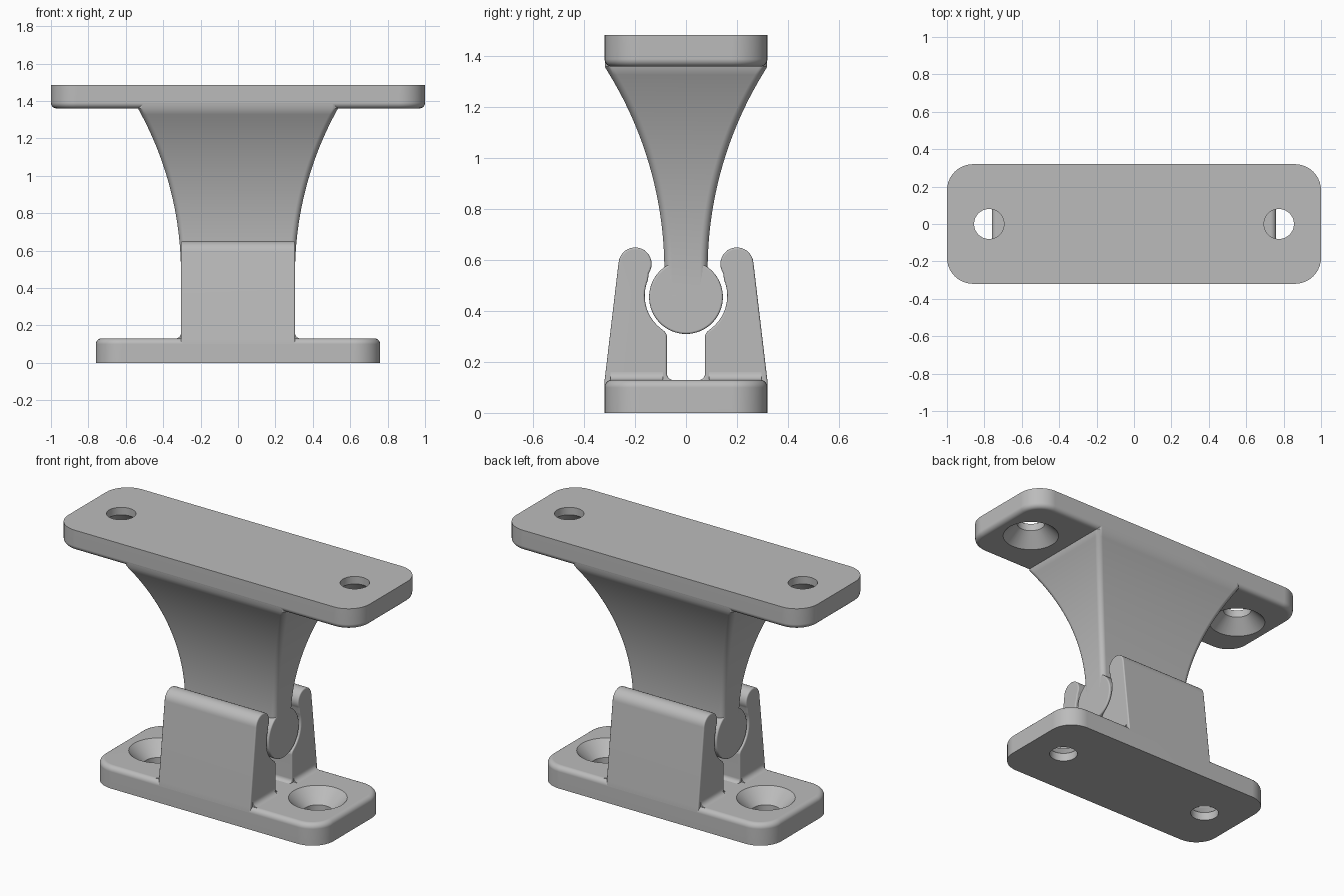
import bpy
import bmesh
from math import sin, cos, radians, pi, sqrt

if "Cube" in bpy.data.objects:
    bpy.data.objects.remove(bpy.data.objects["Cube"], do_unlink=True)

grey = bpy.data.materials.new("satin grey")
grey.use_nodes = True
GREY = (0.5, 0.5, 0.5, 1)
grey.diffuse_color = GREY
grey.node_tree.nodes["Principled BSDF"].inputs["Base Color"].default_value = GREY


def arc(cx, cy, r, start, end, steps=10):
    angles = [radians(start + (end - start) * i / steps) for i in range(steps + 1)]
    return [(cx + r * cos(a), cy + r * sin(a)) for a in angles]


def rounded_rect(hx, hy, r, z, steps=10):
    corners = [(1, 1, 0), (-1, 1, 90), (-1, -1, 180), (1, -1, 270)]
    return [(x, y, z) for sx, sy, a in corners
            for x, y in arc(sx * (hx - r), sy * (hy - r), r, a, a + 90, steps)]


def loft(name, rings):
    """Skin a closed solid through matching rings of points."""
    bm = bmesh.new()
    loops = [[bm.verts.new(p) for p in ring] for ring in rings]
    for low, high in zip(loops, loops[1:]):
        for i in range(len(low)):
            j = (i + 1) % len(low)
            bm.faces.new((low[i], low[j], high[j], high[i]))
    bm.faces.new(loops[0][::-1])
    bm.faces.new(loops[-1])
    bmesh.ops.recalc_face_normals(bm, faces=bm.faces)
    mesh = bpy.data.meshes.new(name)
    bm.to_mesh(mesh)
    bm.free()
    obj = bpy.data.objects.new(name, mesh)
    bpy.context.collection.objects.link(obj)
    mesh.materials.append(grey)
    return obj


def select(obj):
    bpy.ops.object.select_all(action="DESELECT")
    obj.select_set(True)
    bpy.context.view_layer.objects.active = obj


def finish(obj, bevel=0):
    select(obj)
    if bevel:
        mod = obj.modifiers.new("Rounded edges", "BEVEL")
        mod.width = bevel
        mod.segments = 4
        mod.limit_method = "ANGLE"
        mod.angle_limit = radians(60)
        bpy.ops.object.modifier_apply(modifier=mod.name)
    bpy.ops.object.shade_smooth_by_angle(angle=radians(35))
    mod = obj.modifiers.new("Flat face normals", "WEIGHTED_NORMAL")
    mod.keep_sharp = True


def screw_plate(name, hx, hy, outer_z, inner_z, hole_x):
    """Plate with one rounded rim and two countersunk screw holes."""
    d = 1 if inner_z > outer_z else -1
    fillet, corner = 0.03, 0.14
    rings = [rounded_rect(hx, hy, corner, outer_z)]
    for inset, rise in arc(0, 0, fillet, 0, 90, 5):
        s = fillet - inset
        rings.append(rounded_rect(hx - s, hy - s, corner - s,
                                  inner_z + d * (rise - fillet)))
    plate = loft(name, rings)
    # Countersunk cutter: straight bore, cone, then a clear lead-in
    steps = [(0.08, outer_z - d * 0.05), (0.08, inner_z - d * 0.08),
             (0.16, inner_z), (0.16, inner_z + d * 0.05)]
    for side in (-1, 1):
        cutter = loft("screw_cutter", [
            [(side * hole_x + x, y, z) for x, y in arc(0, 0, r, 0, 352.5, 47)]
            for r, z in steps])
        cutter.hide_render = True
        select(plate)
        mod = plate.modifiers.new("Screw hole", "BOOLEAN")
        mod.operation = "DIFFERENCE"
        mod.solver = "EXACT"
        mod.object = cutter
        bpy.ops.object.modifier_apply(modifier=mod.name)
        bpy.data.objects.remove(cutter, do_unlink=True)
    finish(plate)


# Mounting plates
screw_plate("base_plate", 0.76, 0.32, 0, 0.13, 0.53)
screw_plate("top_plate", 1.0, 0.32, 1.485, 1.36, 0.775)


# Flared neck: rounded rectangle whose sides follow circular arcs
def flare(z, start_z, start, radius):
    t = max(0, z - start_z)
    return start + radius - sqrt(radius * radius - t * t)


LOW, HIGH, COUNT = 0.46, 1.36, 28
levels = [LOW + (HIGH - LOW) * i / COUNT for i in range(COUNT + 1)]
sections = [rounded_rect(flare(z, 0.48, 0.305, 1.80),
                         min(0.319, flare(z, 0.56, 0.085, 1.48)), 0.03, z, 6)
            for z in levels]
sections.append(rounded_rect(0.535, 0.319, 0.03, 1.40, 6))
finish(loft("flared_neck", sections))

# Pivot bar at the foot of the neck
HALF = 0.305
circle = arc(0, 0.455, 0.145, 0, 354, 59)
finish(loft("pivot_bar", [[(x, y, z) for y, z in circle] for x in (-HALF, HALF)]), 0.008)

# Clip jaw outline: sloped back, round tip, socket, lip, slot wall, floor fillet
jaw = [(-0.3195, 0.05), (-0.3195, 0.13)]
jaw += arc(-0.20, 0.585, 0.065, 175, -35, 18)
jaw += arc(0, 0.46, 0.162, 157, 232, 14)
jaw += arc(-0.108, 0.297, 0.033, 45, 0, 5)
jaw += arc(-0.05, 0.154, 0.025, 180, 270, 5)
jaw += [(-0.05, 0.05)]

# Fillet outline where each jaw end meets the base
foot = [(0.28, 0.12), (0.335, 0.12)] + arc(0.335, 0.16, 0.03, 270, 180, 6) + [(0.28, 0.16)]

for side, label in ((1, "front"), (-1, "back")):
    finish(loft(label + "_clip_jaw",
                [[(x, side * y, z) for y, z in jaw] for x in (-HALF, HALF)]), 0.022)
    for sx, hand in ((1, "left"), (-1, "right")):
        finish(loft(label + "_" + hand + "_foot_fillet",
                    [[(sx * x, side * y, z) for x, z in foot] for y in (-0.297, -0.09)]))
